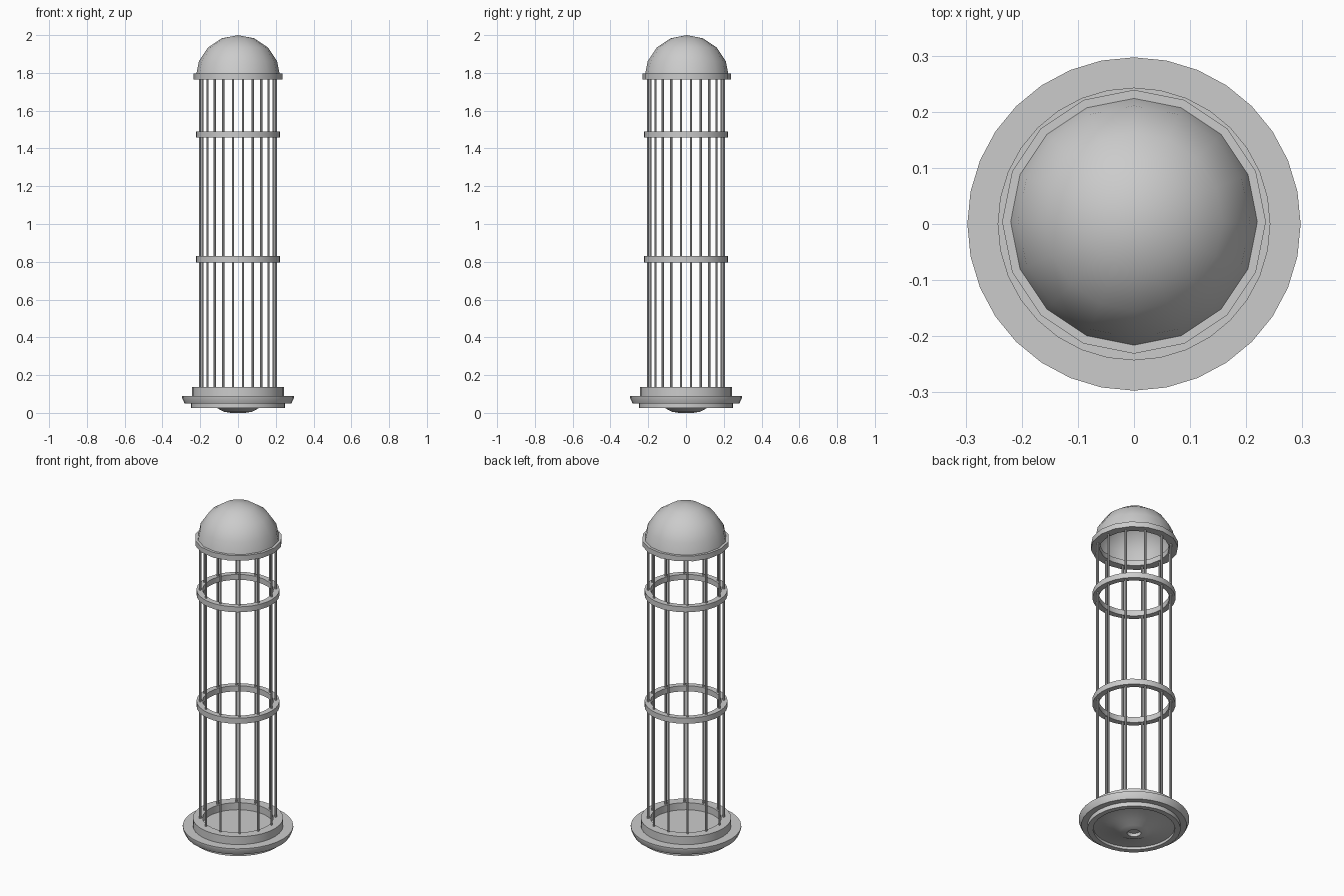
import bpy, bmesh, math

cube = bpy.data.objects.get("Cube")
if cube:
    bpy.data.objects.remove(cube, do_unlink=True)

grey = bpy.data.materials.new("light grey")
grey.use_nodes = True
tone = (0.6, 0.6, 0.6, 1)
grey.diffuse_color = tone
grey.node_tree.nodes["Principled BSDF"].inputs["Base Color"].default_value = tone


def lathe(name, profile, sides, closed=False, centre=(0, 0, 0)):
    """Spin a (radius, height) outline about the vertical axis."""
    bm = bmesh.new()
    pts = [bm.verts.new((0, -r, z)) for r, z in profile]
    edges = [bm.edges.new(pair) for pair in zip(pts, pts[1:])]
    if closed:
        edges.append(bm.edges.new((pts[-1], pts[0])))
    bmesh.ops.spin(bm, geom=pts + edges, cent=(0, 0, 0), axis=(0, 0, 1),
                   angle=math.tau, steps=sides, use_merge=True)
    bmesh.ops.remove_doubles(bm, verts=bm.verts, dist=0.0001)
    bmesh.ops.recalc_face_normals(bm, faces=bm.faces)
    mesh = bpy.data.meshes.new(name)
    bm.to_mesh(mesh)
    bm.free()
    mesh.materials.append(grey)
    obj = bpy.data.objects.new(name, mesh)
    obj.location = centre
    bpy.context.collection.objects.link(obj)
    smooth(obj)
    return obj


def smooth(obj):
    bpy.ops.object.select_all(action='DESELECT')
    obj.select_set(True)
    bpy.context.view_layer.objects.active = obj
    bpy.ops.object.shade_smooth_by_angle(angle=math.radians(35))


def band(name, inner, outer, low, high, sides, centre=(0, 0, 0)):
    return lathe(name, [(inner, low), (outer, low), (outer, high), (inner, high)],
                 sides, True, centre)


# Stepped base with a recessed floor and a shallow hub underneath
lathe("base", [(0, 0.095), (0.19, 0.095), (0.19, 0.137), (0.243, 0.137),
               (0.243, 0.09), (0.297, 0.09), (0.297, 0.08), (0.283, 0.05),
               (0.25, 0.05), (0.25, 0.025), (0.22, 0.025), (0.22, 0.04),
               (0.11, 0.025), (0.075, 0.006), (0.037, 0), (0.037, 0.02),
               (0, 0.02)], 32)

# Bars around the cage
bar_count = 12
for i in range(bar_count):
    a = math.radians(-82.5) + i * math.tau / bar_count
    bpy.ops.mesh.primitive_cylinder_add(
        vertices=8, radius=0.006, depth=1.65,
        location=(0.203 * math.cos(a), 0.203 * math.sin(a), 0.95))
    bar = bpy.context.object
    bar.name = f"bar_{i + 1}"
    bar.data.materials.append(grey)
    smooth(bar)

# Hoops holding the bars
band("lower_hoop", 0.19, 0.223, 0.797, 0.83, 32)
band("upper_hoop", 0.19, 0.223, 1.458, 1.49, 32)

# Cap rim and open hemispherical dome
cap = (0, 0.004, 0)
lathe("cap_rim", [(0.188, 1.766), (0.235, 1.766), (0.235, 1.797), (0.188, 1.797)],
      16, True, cap)
radius, steps = 0.224, 8
arc = [(radius * math.cos(t), 2 - radius + radius * math.sin(t))
       for t in (math.pi / 2 * k / steps for k in range(0, steps + 1, 2))]
lathe("dome", arc, 16, False, cap)
